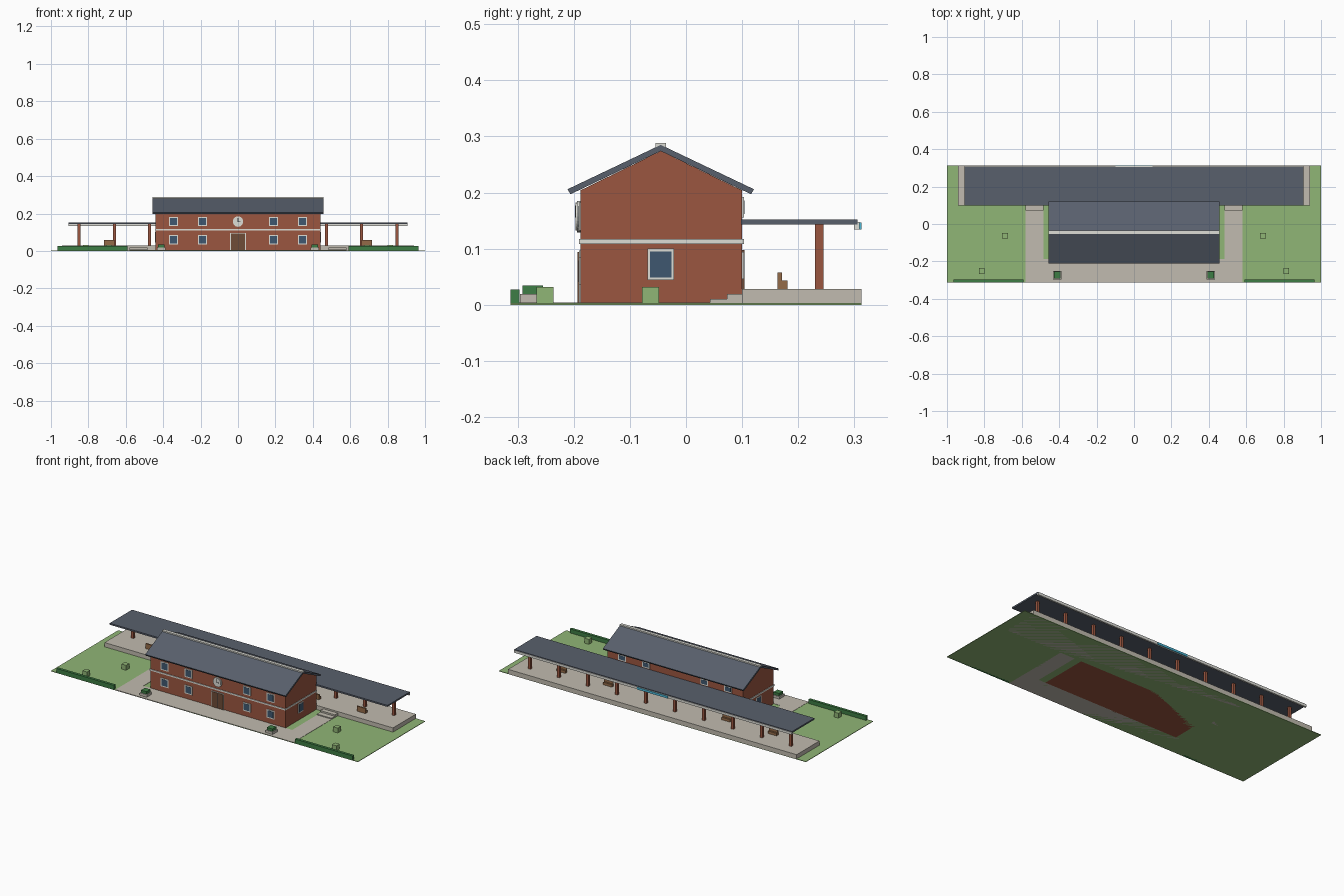
import bpy, bmesh, math
from mathutils import Matrix, Vector

if "Cube" in bpy.data.objects:
    bpy.data.objects.remove(bpy.data.objects["Cube"])


def material(name, hexcode):
    lin = [(int(hexcode[i:i + 2], 16) / 255) ** 2.2 for i in (0, 2, 4)]
    m = bpy.data.materials.new(name)
    m.diffuse_color = (*lin, 1)
    m.use_nodes = True
    m.node_tree.nodes["Principled BSDF"].inputs["Base Color"].default_value = m.diffuse_color
    return m


BRICK = material("brick", "9a5742")
ROOF = material("slate", "59606c")
GRASS = material("grass", "8fb475")
PAVE = material("paving", "c0baae")
HEDGE = material("hedge", "407c46")
TRIM = material("trim", "dcdcd5")
GLASS = material("glass", "41586f")
DOOR = material("door", "6e4d3a")
WOOD = material("wood", "926a4a")
SIGN = material("sign", "4fb8d8")
DARK = material("dark", "2c2e33")


def finish(name, bm, mat):
    bmesh.ops.recalc_face_normals(bm, faces=bm.faces)
    me = bpy.data.meshes.new(name)
    bm.to_mesh(me)
    bm.free()
    me.materials.append(mat)
    ob = bpy.data.objects.new(name, me)
    bpy.context.collection.objects.link(ob)
    return ob


def box(name, x, y, z, mat):
    """Box from (min, max) ranges on each axis."""
    bm = bmesh.new()
    bmesh.ops.create_cube(bm, size=1)
    for v in bm.verts:
        for i, (a, b) in enumerate((x, y, z)):
            v.co[i] = a if v.co[i] < 0 else b
    return finish(name, bm, mat)


def extrude_x(name, profile, x0, x1, mat):
    """Prism along x from a (y, z) profile."""
    bm = bmesh.new()
    face = bm.faces.new([bm.verts.new((x0, y, z)) for y, z in profile])
    ext = bmesh.ops.extrude_face_region(bm, geom=[face])
    verts = [g for g in ext["geom"] if isinstance(g, bmesh.types.BMVert)]
    bmesh.ops.translate(bm, verts=verts, vec=(x1 - x0, 0, 0))
    return finish(name, bm, mat)


def disc(name, centre, r, depth, mat):
    bm = bmesh.new()
    bmesh.ops.create_cone(bm, cap_ends=True, segments=24, radius1=r, radius2=r, depth=depth,
                          matrix=Matrix.Translation(centre) @ Matrix.Rotation(math.pi / 2, 4, 'X'))
    return finish(name, bm, mat)


def centred(c, size):
    return (c - size / 2, c + size / 2)


def wall_window(name, x, z, w, h, y, out):
    """Framed window on a wall facing -y (out=-1) or +y (out=1)."""
    for part, inset, d, mat in (("frame", 0, .003, TRIM), ("glass", .006, .004, GLASS)):
        box(f"{name}_{part}", centred(x, w - 2 * inset),
            sorted((y - out * .003, y + out * d)), centred(z, h - 2 * inset), mat)


# ground, forecourt and platform
box("lawn", (-1, 1), (-.313, .313), (0, .003), GRASS)
box("forecourt", (-.58, .58), (-.313, -.188), (0, .0045), PAVE)
box("platform", (-.94, .94), (.10, .313), (0, .028), PAVE)

# main building
RIDGE = -.045
extrude_x("brick_walls", [(-.188, 0), (.1, 0), (.1, .204), (RIDGE, .274), (-.188, .204)],
          -.44, .44, BRICK)
box("string_course", (-.443, .443), (-.191, .103), (.108, .117), TRIM)
for side, label in ((-1, "front"), (1, "back")):
    extrude_x(f"roof_{label}", [(RIDGE, .285), (RIDGE + side * .166, .206),
                                (RIDGE + side * .161, .197), (RIDGE, .274)], -.457, .457, ROOF)
box("ridge_cap", (-.457, .457), centred(RIDGE, .018), (.278, .288), TRIM)

# windows on the long walls
for i, x in enumerate((-.345, -.19, .19, .345)):
    wall_window(f"front_upper_window_{i}", x, .157, .05, .05, -.188, -1)
    wall_window(f"front_lower_window_{i}", x, .06, .05, .05, -.188, -1)
    wall_window(f"back_upper_window_{i}", x, .174, .05, .036, .1, 1)
    wall_window(f"back_lower_window_{i}", x, .07, .05, .048, .1, 1)

# entrance doors and centre seam
box("front_door_frame", (-.042, .042), (-.191, -.185), (0, .097), TRIM)
box("front_door", (-.038, .038), (-.193, -.185), (0, .094), DOOR)
box("front_door_seam", (-.001, .001), (-.1935, -.19), (.004, .092), DARK)
box("back_door", (-.038, .038), (.098, .104), (.028, .098), DOOR)

# clock
disc("clock_rim", (0, -.190, .157), .028, .008, TRIM)
disc("clock_face", (0, -.195, .157), .025, .003, TRIM)
box("clock_minute_hand", (-.0015, .0015), (-.198, -.195), (.156, .177), DARK)
box("clock_hour_hand", (-.001, .014), (-.198, -.195), (.1555, .1585), DARK)

# parts mirrored left and right
for s, label in ((-1, "left"), (1, "right")):
    def mx(a, b):
        return tuple(sorted((s * a, s * b)))
    box(f"{label}_end_window_frame", mx(.437, .443), centred(RIDGE, .048), (.044, .1), TRIM)
    box(f"{label}_end_window_glass", mx(.437, .444), centred(RIDGE, .038), (.049, .095), GLASS)
    box(f"{label}_path", mx(.485, .58), (-.188, .1), (0, .0045), PAVE)
    extrude_x(f"{label}_steps", [(.043, 0), (.043, .010), (.073, .010), (.073, .019),
                                 (.1, .019), (.1, 0)], *mx(.485, .58), PAVE)
    box(f"{label}_hedge", mx(.59, .965), (-.313, -.297), (0, .027), HEDGE)
    # planter with shrub
    box(f"{label}_planter", mx(.387, .433), (-.296, -.25), (0, .019), PAVE)
    box(f"{label}_planter_shrub", mx(.392, .428), (-.291, -.255), (.019, .034), HEDGE)
    # lawn bushes
    for i, (bx, by) in enumerate(((.69, -.063), (.813, -.251))):
        box(f"{label}_bush_{i}", mx(bx - .015, bx + .015), centred(by, .03), (0, .032), GRASS)
    # benches: seat and backrest in one profile
    for i, bx in enumerate((.385, .688)):
        extrude_x(f"{label}_bench_{i}", [(.163, .028), (.181, .028), (.181, .043), (.171, .043),
                                         (.171, .058), (.163, .058)],
                  *mx(bx - .028, bx + .028), WOOD)

# platform canopy
box("canopy_roof", (-.905, .905), (.098, .306), (.143, .152), ROOF)
box("canopy_fascia", (-.905, .905), (.299, .309), (.134, .148), TRIM)
box("canopy_sign_panel", (-.1, .1), (.308, .313), (.134, .147), SIGN)
for i in range(10):
    box(f"canopy_column_{i}", centred(-.85 + i * 1.7 / 9, .016), (.23, .245), (.028, .144), BRICK)
